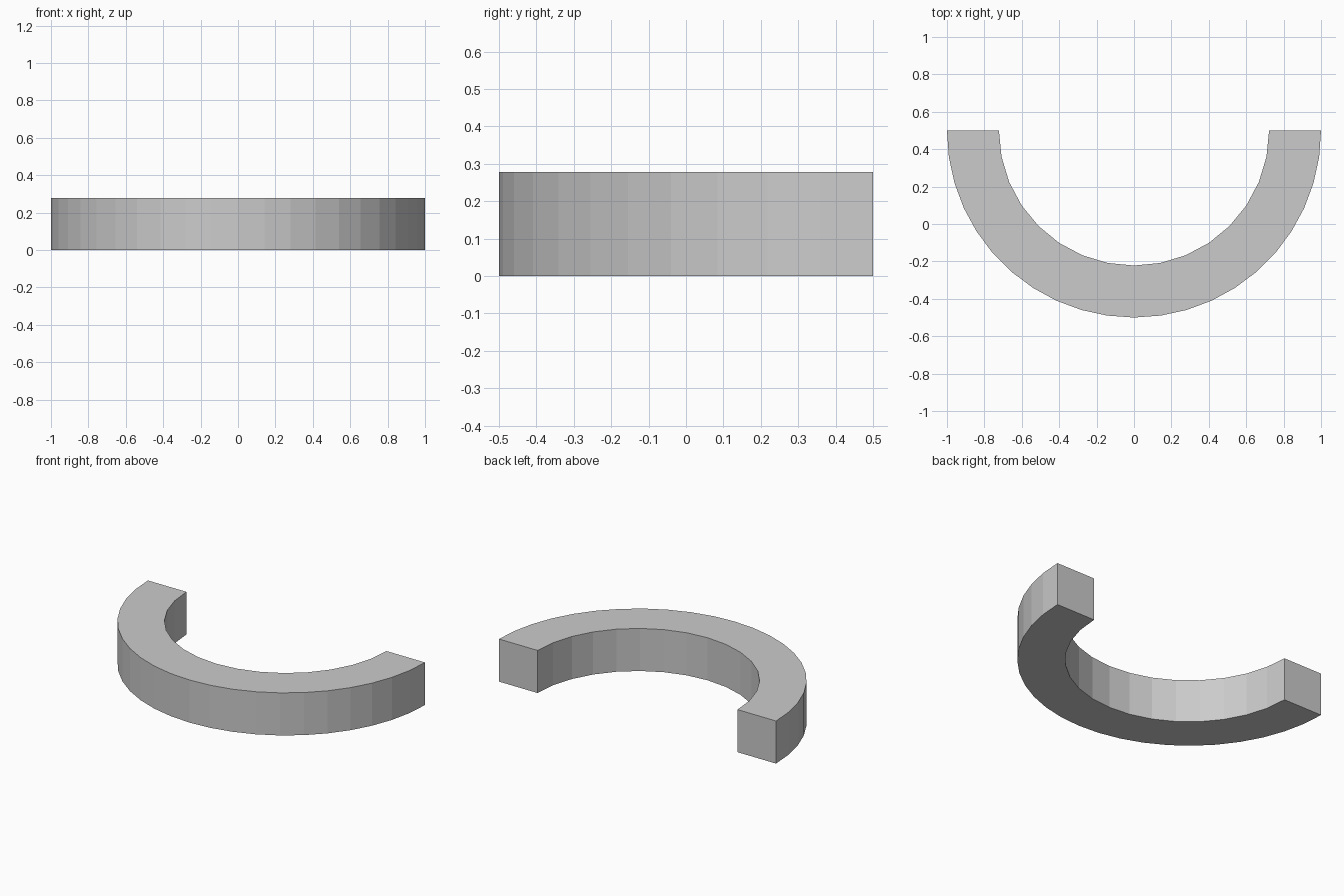
import bpy, bmesh
from math import pi, cos, sin

if "Cube" in bpy.data.objects:
    bpy.data.objects.remove(bpy.data.objects["Cube"])

OUTER, INNER, HEIGHT = 1.0, 0.7222, 0.2778
CENTRE_Y = 0.5


def arc(radius, segments):
    """Points of the front half circle, from -x round to +x."""
    return [(radius * cos(pi + pi * i / segments),
             CENTRE_Y + radius * sin(pi + pi * i / segments), 0)
            for i in range(segments + 1)]


# Half ring: outer arc joined to the coarser inner arc, then extruded upwards
bm = bmesh.new()
outline = arc(OUTER, 22) + arc(INNER, 16)[::-1]
base = bm.faces.new([bm.verts.new(p) for p in outline])
extruded = bmesh.ops.extrude_face_region(bm, geom=[base], use_keep_orig=True)
top = [v for v in extruded["geom"] if isinstance(v, bmesh.types.BMVert)]
bmesh.ops.translate(bm, verts=top, vec=(0, 0, HEIGHT))
bmesh.ops.recalc_face_normals(bm, faces=bm.faces)

mesh = bpy.data.meshes.new("half_ring")
bm.to_mesh(mesh)
bm.free()
half_ring = bpy.data.objects.new("half_ring", mesh)
bpy.context.collection.objects.link(half_ring)
